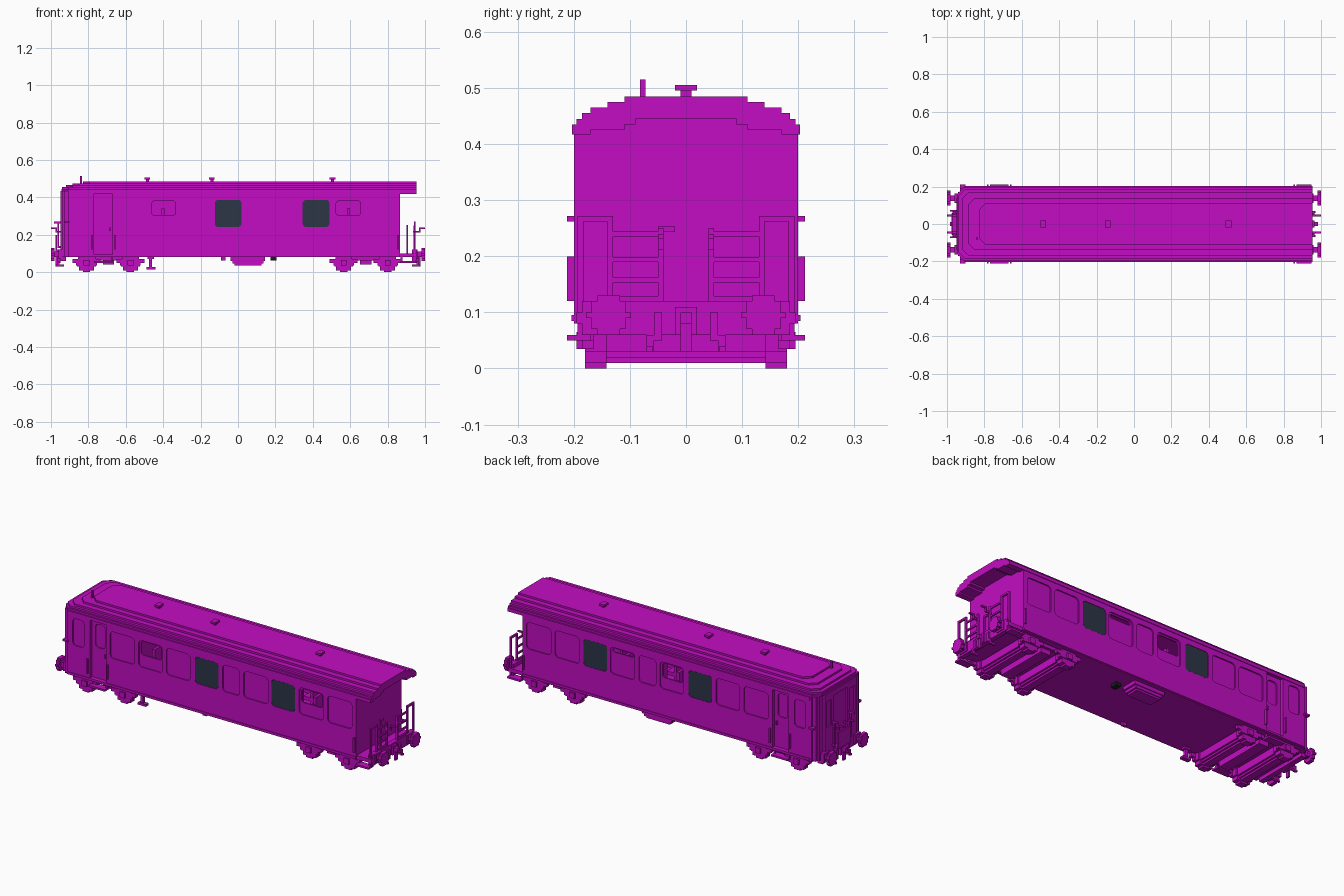
import bpy, bmesh, math
from mathutils import Vector

old = bpy.data.objects.get("Cube")
if old:
    bpy.data.objects.remove(old, do_unlink=True)


def material(name, rgb):
    m = bpy.data.materials.new(name)
    m.use_nodes = True
    m.diffuse_color = (*rgb, 1)
    m.node_tree.nodes["Principled BSDF"].inputs["Base Color"].default_value = (*rgb, 1)
    return m


MAGENTA = material("magenta paint", (0.54, 0.004, 0.54))
SLATE = material("slate glass", (0.025, 0.036, 0.062))
BLACK = material("dark metal", (0.008, 0.012, 0.012))


def finish(name, bm, mat):
    bmesh.ops.recalc_face_normals(bm, faces=bm.faces)
    me = bpy.data.meshes.new(name)
    bm.to_mesh(me)
    bm.free()
    me.materials.append(mat)
    ob = bpy.data.objects.new(name, me)
    bpy.context.collection.objects.link(ob)
    return ob


def add_prism(bm, pts, offset):
    """Extrude a closed outline of 3D points along an offset."""
    f = bm.faces.new([bm.verts.new(p) for p in pts])
    r = bmesh.ops.extrude_face_region(bm, geom=[f])
    bmesh.ops.translate(bm, vec=Vector(offset),
                        verts=[v for v in r["geom"] if isinstance(v, bmesh.types.BMVert)])


def add_box(bm, x0, x1, y0, y1, z0, z1):
    add_prism(bm, [(x0, y0, z0), (x1, y0, z0), (x1, y1, z0), (x0, y1, z0)], (0, 0, z1 - z0))


def boxes(name, items, mat=MAGENTA, mirror=False):
    """Boxes given as (x0, x1, y0, y1, z0, z1), optionally repeated at -y."""
    bm = bmesh.new()
    for b in items:
        add_box(bm, *b)
        if mirror:
            add_box(bm, b[0], b[1], -b[3], -b[2], b[4], b[5])
    return finish(name, bm, mat)


def stepped_disc(r, step=0.01):
    """Rows (half width, low, high) of a blocky disc."""
    n = round(2 * r / step)
    rows = []
    for i in range(n):
        lo = -r + i * step
        w = math.sqrt(max(r * r - (lo + step / 2) ** 2, 0))
        rows.append((max(step, round(w / step) * step), lo, lo + step))
    return rows


def window(bm, x0, x1, z0, z1, y0, y1, c=0.016):
    """Block with bevelled corners, for recesses and panes."""
    k = c * 0.35
    out = []
    for cx, sx, cz, sz, flip in ((x0, 1, z0, 1, 0), (x1, -1, z0, 1, 1),
                                 (x1, -1, z1, -1, 0), (x0, 1, z1, -1, 1)):
        p = [(cx, y0, cz + sz * c), (cx + sx * k, y0, cz + sz * k), (cx + sx * c, y0, cz)]
        out += p[::-1] if flip else p
    add_prism(bm, out, (0, y1 - y0, 0))


# Body shell: plan outline with a stepped, tapered end
half = [(0.865, 0.2), (-0.91, 0.2), (-0.91, 0.19), (-0.93, 0.19), (-0.93, 0.17),
        (-0.94, 0.17), (-0.94, 0.14), (-0.95, 0.14)]
outline = half + [(x, -y) for x, y in reversed(half)]
bm = bmesh.new()
add_prism(bm, [(x, y, 0.08) for x, y in outline], (0, 0, 0.355))
body = finish("carriage_body", bm, MAGENTA)

# Window layout: nine per side, then which are dark or open on each side
WZ = (0.24, 0.388)
WINS = [(-0.645, -0.495), (-0.47, -0.325), (-0.30, -0.155), (-0.125, 0.02), (0.045, 0.15),
        (0.175, 0.325), (0.345, 0.49), (0.515, 0.665), (0.69, 0.84)]
DARK = {-1: (3, 6), 1: (2, 6)}
OPEN = {-1: {1: 0.305, 7: 0.305}, 1: {3: 0.30, 5: 0.36}}

recess, rooms, openings, glass = (bmesh.new() for _ in range(4))
for s in (-1, 1):
    for i, (a, b) in enumerate(WINS):
        window(recess, a, b, *WZ, s * 0.193, s * 0.25)
        if i in DARK[s]:
            window(glass, a + 0.001, b - 0.001, WZ[0] + 0.001, WZ[1] - 0.001, s * 0.1925, s * 0.199)
        if i in OPEN[s]:
            window(openings, a + 0.01, b - 0.01, OPEN[s][i], 0.38, s * 0.16, s * 0.25, 0.01)
    # End window, door recess and door window
    window(recess, -0.875, -0.805, 0.25, 0.40, s * 0.193, s * 0.25)
    add_box(recess, -0.77, -0.67, min(s * 0.18, s * 0.25), max(s * 0.18, s * 0.25), 0.095, 0.42)
    window(rooms, -0.75, -0.69, 0.265, 0.395, s * 0.172, s * 0.25)
    # End wall windows
    add_box(recess, -1.0, -0.942, *sorted((s * 0.08, s * 0.125)), 0.25, 0.39)
# Passage door in the tapered end, and the hollow cabin
add_box(recess, -1.0, -0.94, -0.06, 0.06, 0.1, 0.405)
add_box(rooms, -0.5, 0.68, -0.184, 0.184, 0.15, 0.41)

for n, cut_bm in enumerate((recess, rooms, openings)):
    cutter = finish("window_cutter", cut_bm, MAGENTA)
    cutter.hide_render = True
    mod = body.modifiers.new("cut", "BOOLEAN")
    mod.operation, mod.solver, mod.object = "DIFFERENCE", "EXACT", cutter
    bpy.context.view_layer.update()
    me = bpy.data.meshes.new_from_object(body.evaluated_get(bpy.context.evaluated_depsgraph_get()))
    body.modifiers.clear()
    body.data = me
    bpy.data.objects.remove(cutter, do_unlink=True)
body.data.name = "carriage_body"
finish("dark_window_panes", glass, SLATE)

# Seats inside the cabin: back and cushion pairs either side of the aisle
seats = []
for i in range(7):
    x = -0.40 + i * 0.165
    seats += [(x - 0.008, x + 0.008, 0.04, 0.17, 0.15, 0.34),
              (x - 0.05, x + 0.05, 0.04, 0.17, 0.19, 0.21)]
boxes("seats", seats, mirror=True)

# Sill strips, door handles and corner brackets along the sides
boxes("sill_strips", [(-0.9, 0.865, 0.195, 0.204, 0.085, 0.095)], mirror=True)
boxes("door_handles", [(-0.69, -0.682, 0.178, 0.19, 0.22, 0.24)], mirror=True)
boxes("corner_brackets", [(-0.93, -0.90, 0.185, 0.212, 0.262, 0.272)], mirror=True)

# Stepped roof layers: (half width, bottom, top, tapered end x)
LAYERS = [(0.195, 0.435, 0.445, -0.945), (0.185, 0.445, 0.455, -0.94), (0.17, 0.455, 0.465, -0.92),
          (0.14, 0.465, 0.475, -0.885), (0.11, 0.475, 0.485, -0.83)]
bm = bmesh.new()
for w, z0, z1, x in LAYERS:
    c = 0.035
    end = 0.865 if z0 < 0.44 else 0.955
    add_prism(bm, [(end, -w, z0), (end, w, z0), (x + c, w, z0), (x, w - c, z0),
                   (x, c - w, z0), (x + c, -w, z0)], (0, 0, z1 - z0))
finish("roof", bm, MAGENTA)
boxes("roof_eaves", [(-0.9, 0.955, 0.19, 0.203, 0.417, 0.435)], mirror=True)
boxes("roof_overhang", [(0.865, 0.955, 0.17, 0.2, 0.417, 0.425), (0.865, 0.955, 0.11, 0.203, 0.425, 0.435),
                        (0.865, 0.955, 0.09, 0.195, 0.435, 0.445)], mirror=True)
vents = []
for x in (-0.485, -0.14, 0.505):
    vents += [(x - 0.008, x + 0.008, -0.01, 0.01, 0.485, 0.496), (x - 0.015, x + 0.015, -0.02, 0.02, 0.495, 0.505)]
boxes("roof_vents", vents)
boxes("roof_pipe", [(-0.845, -0.835, -0.082, -0.072, 0.455, 0.515)])

# Open platform, headstocks and steps
boxes("platform", [(0.86, 0.955, -0.195, 0.195, 0.08, 0.1), (0.93, 0.955, -0.185, 0.185, 0.06, 0.12)])
boxes("rear_headstock", [(-0.95, -0.92, -0.16, 0.16, 0.06, 0.1)])
steps = []
for a, b in ((-0.77, -0.67), (0.87, 0.95)):
    steps += [(a, b, 0.17, 0.212, 0.05, 0.06), (a, a + 0.01, 0.18, 0.19, 0.06, 0.085),
              (b - 0.01, b, 0.18, 0.19, 0.06, 0.085)]
boxes("steps", steps, mirror=True)
rails = [(x, x + 0.008, 0.198, 0.212, 0.12, 0.2) for x in (-0.785, -0.663, 0.852)]
boxes("grab_rails", rails, mirror=True)

# Platform railing: corner hoops, three bars and gate posts
boxes("corner_hoops", [(0.94, 0.95, 0.183, 0.193, 0.06, 0.272), (0.94, 0.95, 0.13, 0.14, 0.11, 0.272),
                       (0.94, 0.95, 0.13, 0.193, 0.262, 0.272)], mirror=True)
boxes("railing_bars", [(0.94, 0.948, 0.05, 0.13, z, z + 0.009) for z in (0.12, 0.153, 0.19, 0.235)], mirror=True)
boxes("gate_posts", [(0.938, 0.95, 0.04, 0.05, 0.11, 0.25)], mirror=True)
boxes("brake_crank", [(0.90, 0.91, -0.05, -0.04, 0.1, 0.25), (0.90, 0.91, -0.05, -0.02, 0.243, 0.253)])

# Details repeated at both ends
for s, label in ((-1, "rear"), (1, "front")):
    def ex(a, b):
        return tuple(sorted((s * a, s * b)))
    buf = []
    for w, lo, hi in stepped_disc(0.035):
        buf.append((*ex(0.98, 1.0), 0.138 - w, 0.138 + w, 0.095 + lo, 0.095 + hi))
    buf += [(*ex(0.94, 0.985), 0.123, 0.153, 0.08, 0.11), (*ex(0.94, 0.96), 0.113, 0.163, 0.07, 0.12)]
    boxes(label + "_buffers", buf, mirror=True)
    boxes(label + "_coupling", [(*ex(0.94, 0.965), -0.02, 0.02, 0.06, 0.11), (*ex(0.96, 0.985), -0.01, 0.01, 0.08, 0.1),
                                (*ex(0.965, 0.975), -0.01, 0.01, 0.03, 0.085)])
    boxes(label + "_hoses", [(*ex(0.95, 0.965), 0.043, 0.057, 0.05, 0.1), (*ex(0.955, 0.965), 0.057, 0.07, 0.03, 0.06),
                             (*ex(0.93, 0.97), 0.06, 0.07, 0.03, 0.04)], mirror=True)
    boxes(label + "_gangway_levers", [(*ex(0.935, 0.975), 0.04, 0.05, 0.212, 0.22), (*ex(0.967, 0.975), 0.04, 0.05, 0.212, 0.24),
                                      (*ex(0.967, 1.0), 0.04, 0.05, 0.232, 0.24)], mirror=True)

# Handrails, folded bridge plate and door trim on the tapered end
boxes("rear_handrails", [(-0.965, -0.957, 0.068, 0.076, 0.13, 0.27), (-0.96, -0.945, 0.068, 0.076, 0.13, 0.14),
                         (-0.985, -0.945, 0.068, 0.076, 0.26, 0.27)], mirror=True)
boxes("bridge_plate", [(-0.972, -0.94, -0.06, 0.06, 0.11, 0.12), (-0.975, -0.967, -0.055, 0.055, 0.11, 0.2)])

# Running gear: blocky axle drums, wheels and axle boxes
drums, wheels, frames = [], [], []
for x in (-0.81, -0.575, 0.565, 0.80):
    for w, lo, hi in stepped_disc(0.04):
        drums.append((x - w, x + w, -0.15, 0.15, 0.05 + lo, 0.05 + hi))
    for w, lo, hi in stepped_disc(0.05):
        wheels.append((x - w, x + w, 0.142, 0.18, 0.05 + lo, min(0.05 + hi, 0.085)))
    frames += [(x - 0.075, x + 0.075, 0.165, 0.185, 0.05, 0.07), (x - 0.055, x + 0.055, 0.165, 0.185, 0.035, 0.05),
               (x - 0.045, x + 0.045, 0.165, 0.185, 0.07, 0.085), (x - 0.015, x + 0.015, 0.18, 0.195, 0.035, 0.065)]
boxes("axle_drums", drums)
boxes("wheels", wheels, mirror=True)
boxes("axle_frames", frames, mirror=True)
boxes("bogie_bolsters", [(x - 0.03, x + 0.03, -0.15, 0.15, 0.04, 0.082) for x in (-0.692, 0.683)])
boxes("bogie_beams", [(x - 0.12, x + 0.12, 0.155, 0.17, 0.062, 0.082) for x in (-0.692, 0.683)], mirror=True)

# Underfloor equipment
boxes("equipment_box", [(-0.04, 0.145, 0.09, 0.18, 0.06, 0.085), (-0.03, 0.135, 0.095, 0.175, 0.045, 0.06),
                        (-0.02, 0.125, 0.10, 0.17, 0.035, 0.045)])
boxes("support_stand", [(-0.475, -0.46, -0.175, -0.16, 0.02, 0.085), (-0.49, -0.44, -0.18, -0.155, 0.015, 0.027),
                        (-0.485, -0.45, -0.18, -0.155, 0.07, 0.085)])
boxes("drain_post", [(-0.092, -0.068, -0.18, -0.165, 0.062, 0.085)])
boxes("dark_box", [(0.175, 0.205, 0.07, 0.11, 0.062, 0.081)], BLACK)
